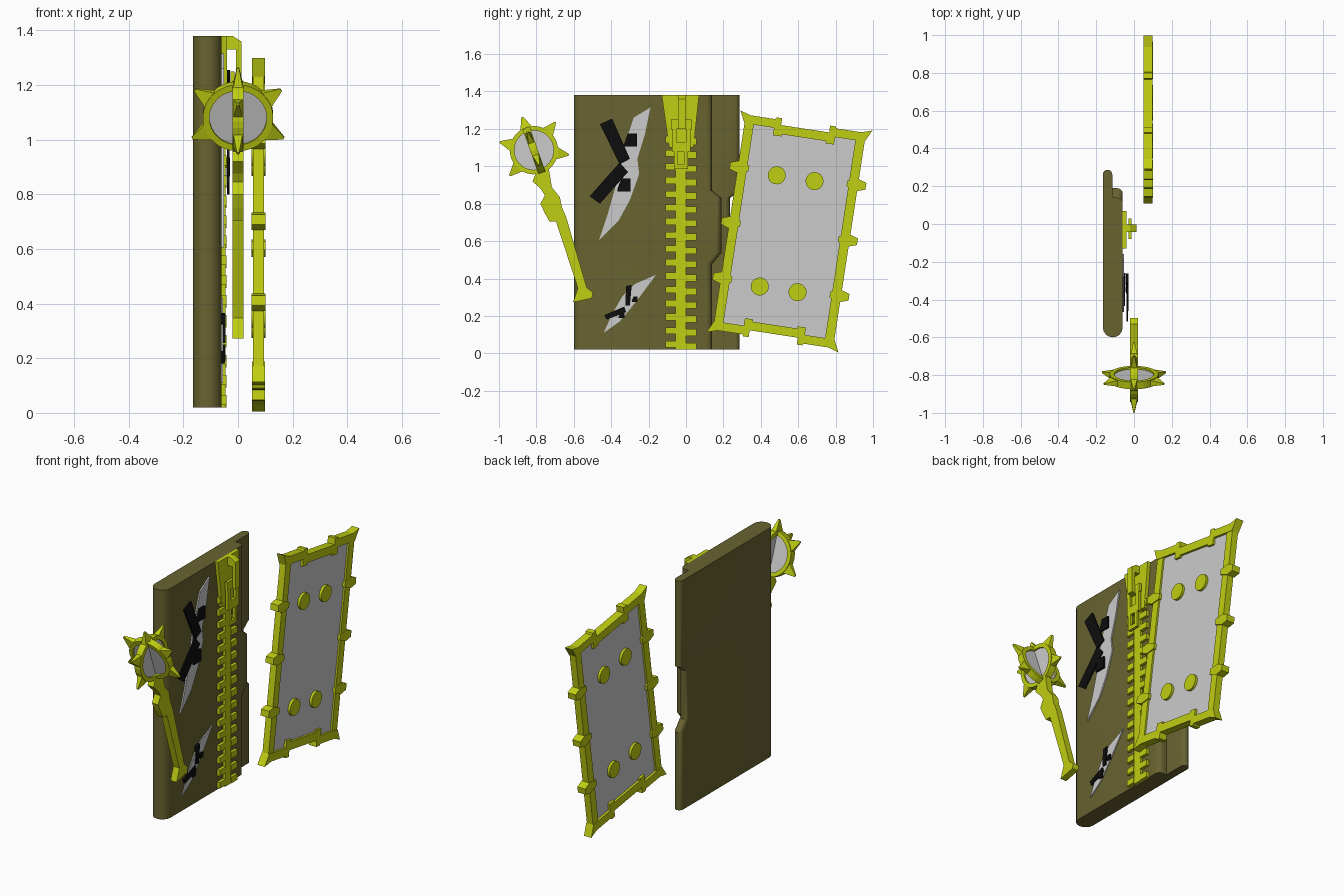
import bpy, bmesh
from math import sin, cos, pi, radians
from mathutils import Matrix

if "Cube" in bpy.data.objects:
    bpy.data.objects.remove(bpy.data.objects["Cube"])


def material(name, rgb):
    m = bpy.data.materials.new(name)
    m.diffuse_color = (*rgb, 1)
    m.use_nodes = True
    m.node_tree.nodes["Principled BSDF"].inputs["Base Color"].default_value = m.diffuse_color
    return m


LIME = material("lime", (0.53, 0.62, 0.006))
OLIVE = material("olive", (0.14, 0.125, 0.03))
BLACK = material("black", (0.004, 0.004, 0.004))


def loft(name, rings, mat=None, matrix=None, closed=False):
    """Skin equal-length rings; cap the ends or close the loop."""
    bm = bmesh.new()
    vs = [[bm.verts.new(p) for p in r] for r in rings]
    n = len(vs[0])
    for k in range(len(vs) if closed else len(vs) - 1):
        a, b = vs[k], vs[(k + 1) % len(vs)]
        for i in range(n):
            j = (i + 1) % n
            bm.faces.new((a[i], a[j], b[j], b[i]))
    if not closed:
        bm.faces.new(vs[0])
        bm.faces.new(vs[-1][::-1])
    bmesh.ops.recalc_face_normals(bm, faces=bm.faces)
    me = bpy.data.meshes.new(name)
    bm.to_mesh(me)
    bm.free()
    ob = bpy.data.objects.new(name, me)
    bpy.context.collection.objects.link(ob)
    if mat:
        me.materials.append(mat)
    if matrix:
        ob.matrix_world = matrix
    return ob


def prism(name, pts, x0, x1, mat=None, matrix=None):
    """Extrude a (y, z) outline from x0 to x1."""
    return loft(name, [[(x, y, z) for y, z in pts] for x in (x0, x1)], mat, matrix)


def rect(y0, y1, z0, z1):
    return [(y0, z0), (y1, z0), (y1, z1), (y0, z1)]


def circle(r, n=32, y=0, z=0):
    return [(y + r * cos(2 * pi * i / n), z + r * sin(2 * pi * i / n)) for i in range(n)]


def arc(cx, cy, r, a0, a1, n=8):
    return [(cx + r * cos(radians(a0 + (a1 - a0) * i / n)),
             cy + r * sin(radians(a0 + (a1 - a0) * i / n))) for i in range(n + 1)]


# Body: rounded slab with a thin rear lip, edges interlocking at mid height
def body_section(z, front_end, lip_end):
    pts = arc(-0.1125, -0.5475, 0.0525, 180, 360)
    pts += arc(-0.09, front_end - 0.03, 0.03, 0, 90, 4)
    pts += [(-0.115, front_end)]
    pts += arc(-0.14, lip_end - 0.025, 0.025, 0, 180)
    return [(x, y, z) for x, y in pts]


body = loft("body", [body_section(*s) for s in (
    (0.02, 0.14, 0.287), (0.48, 0.14, 0.287), (0.54, 0.19, 0.235),
    (0.83, 0.19, 0.235), (0.87, 0.14, 0.287), (1.38, 0.14, 0.287))], OLIVE)
bpy.context.view_layer.objects.active = body
body.select_set(True)
bpy.ops.object.shade_smooth_by_angle(angle=radians(30))

# Torn openings with black crossed strips
prism("upper_tear", [(-.19, 1.315), (-.22, 1.17), (-.26, 1.04), (-.25, .96), (-.30, .82),
                     (-.36, .71), (-.465, .605), (-.42, .74), (-.38, .88), (-.355, 1.01),
                     (-.31, 1.17), (-.28, 1.26)], -0.062, -0.052)
prism("lower_tear", [(-.16, .42), (-.245, .305), (-.30, .235), (-.355, .17), (-.44, .11),
                     (-.395, .21), (-.34, .305), (-.275, .37)], -0.062, -0.054)
prism("upper_strip", [(-.46, 1.225), (-.395, 1.255), (-.30, 1.04), (-.355, 1.01)],
      -0.04, -0.03, BLACK)
prism("middle_strip", [(-.515, .84), (-.46, .80), (-.31, .97), (-.355, 1.02)],
      -0.04, -0.031, BLACK)
prism("small_upper_strip", [(-.32, .36), (-.29, .365), (-.30, .255), (-.325, .255)],
      -0.062, -0.046, BLACK)
prism("small_lower_strip", [(-.435, .205), (-.425, .18), (-.32, .22), (-.33, .25)],
      -0.062, -0.047, BLACK)
for y, z, h, x in ((-.297, 1.14, .035, -.03), (-.332, .90, .035, -.03),
                   (-.275, .29, .015, -.046), (-.345, .205, .015, -.046)):
    prism("strip_stub", [(y - h, z - .7 * h), (y - .4 * h, z + h), (y + h, z + h),
                         (y + h, z - h), (y - h, z - h)], x - 0.012, x, BLACK)

# Zipper: centre strip and two staggered rows of teeth
prism("zipper_strip", rect(-0.055, 0.0, 0.02, 1.12), -0.062, -0.045, LIME)
for i in range(16):
    z = 0.03 + i * 0.073
    prism("left_tooth", rect(-0.11, -0.054, z, z + 0.036), -0.062, -0.042, LIME)
    prism("right_tooth", rect(-0.001, 0.055, z - 0.01, z + 0.026), -0.062, -0.042, LIME)

# Zipper slider, bracket and pull
prism("slider", [(-.13, 1.38), (.07, 1.38), (.04, 1.1), (-.09, 1.1)], -0.062, -0.04, LIME)
loft("bracket", [[(x, y, z) for x, z in (
    (-.045, 1.38), (-.02, 1.38), (.012, 1.36), (.012, 1.2), (-.008, 1.2),
    (-.008, 1.33), (-.045, 1.33))] for y in (-0.042, -0.002)], LIME)
for y0, y1, z0, z1 in ((-.08, .03, 1.2, 1.25), (-.075, -.05, 1.1, 1.2), (.0, .025, 1.1, 1.2),
                       (-.075, .025, 1.08, 1.13), (-.065, -.045, 1.0, 1.08),
                       (-.01, .01, 1.0, 1.08), (-.065, .01, .985, 1.01)):
    prism("pull", rect(y0, y1, z0, z1), -0.028, -0.012, LIME)

# Mace head: two crossed discs with rims and spikes
head = Matrix.Translation((0, -0.813, 1.086)) @ Matrix.Rotation(radians(19.5), 4, 'X')
for turn in (0, 90):
    m = head @ Matrix.Rotation(radians(turn), 4, 'Z')
    prism("mace_disc", circle(0.11), -0.01, 0.01, None, m)
    loft("mace_rim", [[(x, r * cos(a), r * sin(a)) for x, r in
                       ((-.02, .105), (.02, .105), (.02, .129), (-.02, .129))]
                      for a in [2 * pi * i / 32 for i in range(32)]], LIME, m, closed=True)
    for ang in (57, -57, 117, -117) + ((0,) if turn == 0 else ()):
        s = m @ Matrix.Rotation(radians(ang), 4, 'X')
        loft("spike", [[(sx * wx, sy * wy, z) for sx, sy in
                        ((-1, -1), (1, -1), (1, 1), (-1, 1))]
                       for wx, wy, z in ((.018, .036, .117), (.004, .005, .188))], LIME, s)

# Mace handle
prism("mace_handle", [(-.80, .97), (-.82, .92), (-.775, .877), (-.755, .845), (-.778, .80),
                      (-.755, .75), (-.73, .705), (-.695, .705), (-.578, .348), (-.604, .273),
                      (-.503, .294), (-.497, .326), (-.53, .35), (-.64, .727), (-.663, .78),
                      (-.674, .834), (-.717, .888), (-.733, .984)], -0.02, 0.02, LIME)

# Shield panel with four studs
tilt = Matrix.Translation((0.075, 0.553, 0.652)) @ Matrix.Rotation(radians(-8.7), 4, 'X')
prism("shield_panel", rect(-0.3, 0.3, -0.535, 0.535), -0.01, 0.01, None, tilt)
for y in (-0.1 - 0.012, 0.092):
    for z in (-0.315, 0.286):
        prism("stud", circle(0.048, 24, y, z), -0.025, 0.025, LIME, tilt)

# Shield frame: stepped end rails, side rails and knobs
half_rail = [(.12, .507), (.12, .495), (.165, .495), (.165, .535), (.275, .535), (.325, .535),
             (.357, .60), (.30, .582), (.165, .582), (.16, .592), (.13, .592), (.13, .555)]
rail = half_rail + [(-y, z) for y, z in reversed(half_rail)]
knob = [(.265, -.016), (.325, -.032), (.368, -.018), (.368, .018), (.325, .032), (.265, .016)]
for s in (1, -1):
    prism("end_rail", [(y, s * z) for y, z in rail], -0.024, 0.024, LIME, tilt)
    prism("side_rail", [(s * y, z) for y, z in rect(.275, .325, -.56, .56)],
          -0.02, 0.02, LIME, tilt)
    for v in (-0.3, 0, 0.3):
        prism("knob", [(s * y, z + v) for y, z in knob], -0.026, 0.026, LIME, tilt)
